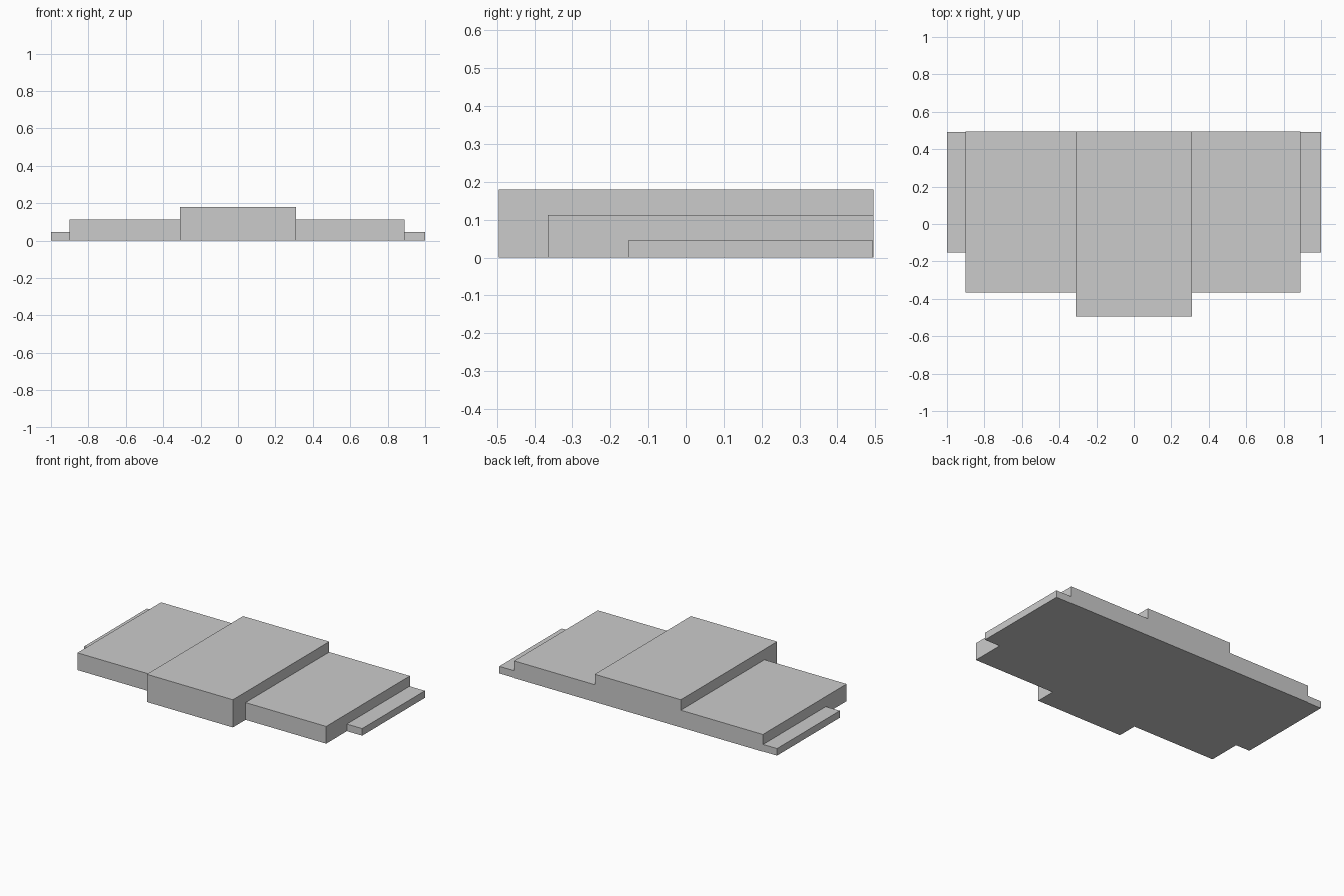
import bpy

cube = bpy.data.objects.get("Cube")
if cube:
    bpy.data.objects.remove(cube, do_unlink=True)

# Single flat grey for the whole model
grey = bpy.data.materials.new("plain_grey")
grey.use_nodes = True
colour = (0.6, 0.6, 0.6, 1)
grey.diffuse_color = colour
grey.node_tree.nodes["Principled BSDF"].inputs["Base Color"].default_value = colour


def block(name, x0, x1, y0, y1, height):
    """Box standing on the floor between the given limits."""
    bpy.ops.mesh.primitive_cube_add(
        size=1, location=((x0 + x1) / 2, (y0 + y1) / 2, height / 2))
    ob = bpy.context.object
    ob.name = name
    ob.scale = (x1 - x0, y1 - y0, height)
    bpy.ops.object.transform_apply(location=False, rotation=False, scale=True)
    ob.data.materials.append(grey)


back = 0.495
centre, right_edge, left_edge = 0.31, -0.9, 0.89

# Tall centre platform
block("centre_platform", -centre, centre, -back, back, 0.18)

# Middle platforms on either side
block("right_platform", right_edge, -centre, -0.365, back, 0.112)
block("left_platform", centre, left_edge, -0.365, back, 0.112)

# Low narrow steps at both ends
block("right_step", -1, right_edge, -0.152, 0.492, 0.046)
block("left_step", left_edge, 1, -0.152, 0.492, 0.046)
